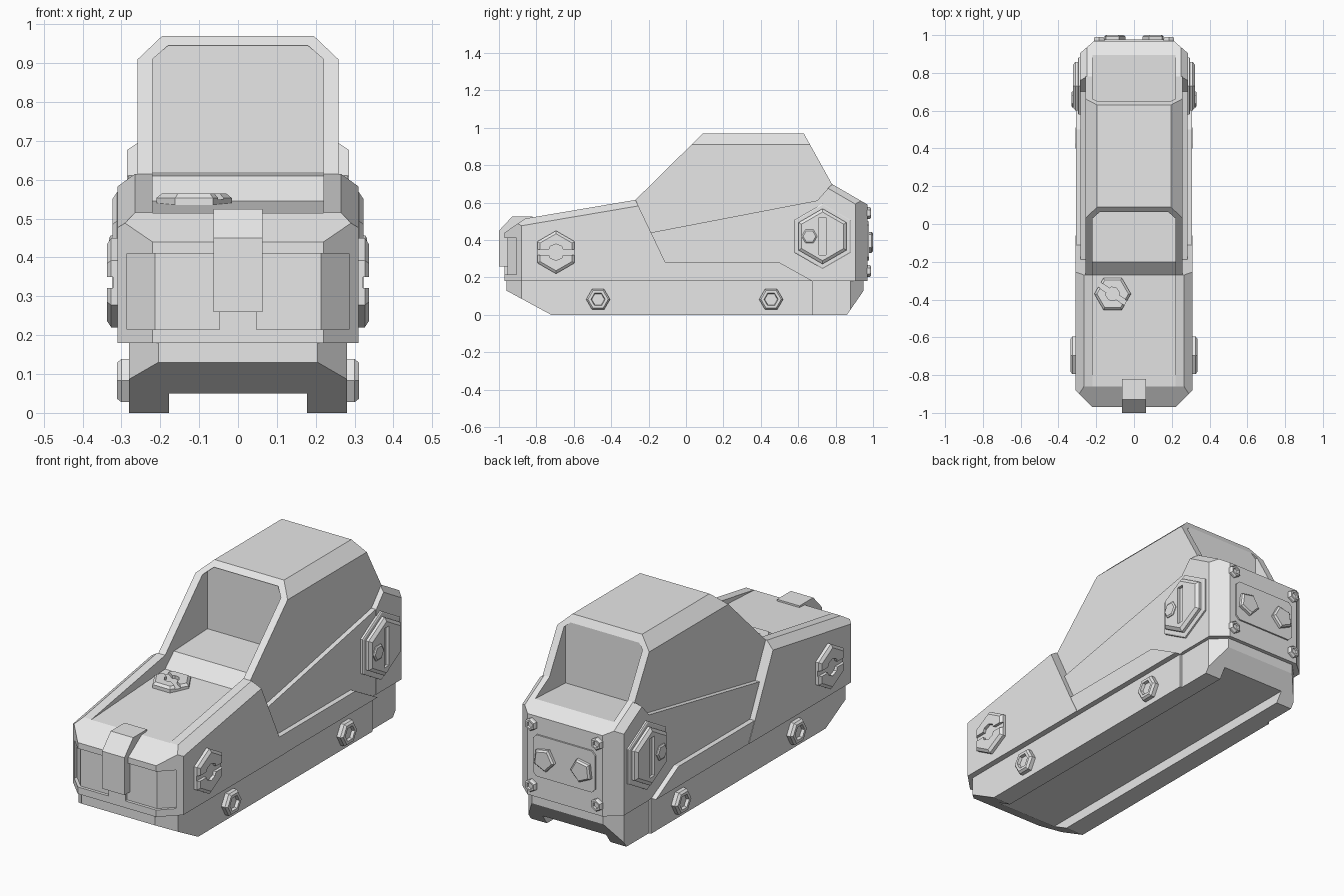
import bpy, bmesh, math
from mathutils import Vector, Matrix

cube = bpy.data.objects.get("Cube")
if cube:
    bpy.data.objects.remove(cube, do_unlink=True)

grey = bpy.data.materials.new("plain_grey")
grey.use_nodes = True
grey.diffuse_color = (0.8, 0.8, 0.8, 1)
grey.node_tree.nodes["Principled BSDF"].inputs["Base Color"].default_value = (0.8, 0.8, 0.8, 1)


def finish(name, bm):
    bmesh.ops.recalc_face_normals(bm, faces=bm.faces[:])
    mesh = bpy.data.meshes.new(name)
    bm.to_mesh(mesh)
    bm.free()
    mesh.materials.append(grey)
    obj = bpy.data.objects.new(name, mesh)
    bpy.context.collection.objects.link(obj)
    return obj


def prism(name, pts, axis, lo, hi, planes=()):
    """Extrude a 2D outline along an axis, then shave both sides with planes."""
    place = {"x": lambda p, d: (d, p[0], p[1]),
             "y": lambda p, d: (p[0], d, p[1]),
             "z": lambda p, d: (p[0], p[1], d)}[axis]
    bm = bmesh.new()
    a = [bm.verts.new(place(p, lo)) for p in pts]
    b = [bm.verts.new(place(p, hi)) for p in pts]
    bm.faces.new(a)
    bm.faces.new(b[::-1])
    for i in range(len(pts)):
        j = (i + 1) % len(pts)
        bm.faces.new((a[i], b[i], b[j], a[j]))
    for tri in planes:
        for s in (1, -1):
            p, q, r = [Vector((s * v[0], v[1], v[2])) for v in tri]
            n = (q - p).cross(r - p).normalized()
            if n.dot(p - Vector((0, 0, 0.3))) < 0:
                n.negate()
            cut_geom = bmesh.ops.bisect_plane(
                bm, geom=bm.verts[:] + bm.edges[:] + bm.faces[:],
                plane_co=p, plane_no=n, clear_outer=True)["geom_cut"]
            rim = [e for e in cut_geom if isinstance(e, bmesh.types.BMEdge)]
            if rim:
                bmesh.ops.edgeloop_fill(bm, edges=rim)
    return finish(name, bm)


def corner(x0, y0, x1, y1):
    """Vertical plane that shaves a plan corner."""
    return ((x0, y0, 0), (x1, y1, 0), (x1, y1, 1))


def turned(name, rings, sides, loc, out, turn=0):
    """Stack of polygon rings (radius, height) standing on a surface."""
    frame = {"x": ((0, 1, 0), (0, 0, 1), (1, 0, 0)),
             "-x": ((0, 1, 0), (0, 0, 1), (-1, 0, 0)),
             "y": ((1, 0, 0), (0, 0, 1), (0, 1, 0)),
             "z": ((1, 0, 0), (0, 1, 0), (0, 0, 1))}[out]
    m = Matrix(frame).transposed()
    bm = bmesh.new()
    loops = []
    for r, h in rings:
        ring = []
        for i in range(sides):
            t = math.radians(turn) + math.tau * i / sides
            co = m @ Vector((r * math.cos(t), r * math.sin(t), h)) + Vector(loc)
            ring.append(bm.verts.new(co))
        loops.append(ring)
    bm.faces.new(loops[0])
    bm.faces.new(loops[-1])
    for a, b in zip(loops, loops[1:]):
        for i in range(sides):
            j = (i + 1) % sides
            bm.faces.new((a[i], a[j], b[j], b[i]))
    return finish(name, bm)


def cut(objs, cutter):
    """Subtract the cutter from each object, then discard it."""
    for obj in objs:
        mod = obj.modifiers.new("cut", "BOOLEAN")
        mod.operation, mod.solver, mod.object = "DIFFERENCE", "EXACT", cutter
        bpy.context.view_layer.update()
        deps = bpy.context.evaluated_depsgraph_get()
        mesh = bpy.data.meshes.new_from_object(obj.evaluated_get(deps))
        obj.modifiers.clear()
        obj.data = mesh
    bpy.data.objects.remove(cutter, do_unlink=True)


def box(name, x0, x1, y0, y1, z0, z1):
    return prism(name, [(x0, y0), (x1, y0), (x1, y1), (x0, y1)], "z", z0, z1)


# Mounting base with a rail channel underneath
base = prism("mount_base", [(-.96, .19), (-.96, .13), (-.72, 0), (.68, 0), (.68, .19)],
             "x", -.28, .28, [corner(.205, -.96, .28, -.88)])
base_rear = prism("mount_base_rear", [(.67, .19), (.67, 0), (.86, 0), (.95, .13), (.95, .19)],
                  "x", -.268, .268, [corner(.2, .95, .268, .88)])
cut([base, base_rear], box("channel", -.178, .178, -1.2, 1.2, -.1, .05))

# Front cover, side skirt, middle panel and rear block
cover = prism("front_cover",
              [(-.97, .18), (-.97, .44), (-.86, .515), (-.27, .615), (-.11, .28), (-.06, .18)],
              "x", -.31, .31,
              [corner(.22, -.97, .31, -.88),
               ((.265, -.86, .515), (.265, -.27, .615), (.31, -.27, .58))])
prism("side_skirt", [(-.13, .18), (-.13, .28), (.5, .28), (.68, .18)], "x", -.308, .308)
prism("middle_panel", [(-.19, .44), (.72, .615), (.72, .18), (-.1, .18)], "x", -.282, .282)
rear = prism("rear_block", [(.7, .18), (.7, .61), (.78, .70), (.97, .59), (.97, .18)],
             "x", -.285, .285,
             [corner(.21, .97, .285, .905),
              ((.25, .78, .70), (.25, .97, .59), (.285, .78, .665))])

# Hood
hood = prism("hood", [(-.27, .615), (.09, .97), (.63, .97), (.78, .70), (.78, .4), (-.25, .4)],
             "x", -.258, .258, [((.258, 0, .91), (.195, 0, .97), (.195, 1, .97))])

# Sunken deck and the two hood windows
window_top = [((.22, 0, .91), (.18, 0, .945), (.18, 1, .945))]
cut([cover, hood], prism("front_window_cutter",
    [(-.9, .512), (-.27, .545), (-.2, .61), (.07, .62), (.07, .945), (-.9, .945)],
    "x", -.22, .22, window_top))
cut([rear, hood], prism("rear_window_cutter",
    [(.65, .62), (1.1, .645), (1.1, .945), (.65, .945)], "x", -.22, .22, window_top))

# Recessed panel wrapping the nose, with a tab over it
cut([cover], prism("nose_recess_cutter",
    [(-.285, -1.1), (-.285, -.884), (-.214, -.955), (.214, -.955), (.285, -.884), (.285, -1.1)],
    "z", .215, .41))
prism("nose_tab", [(-1, .26), (-1, .45), (-.93, .525), (-.82, .525), (-.82, .4), (-.93, .26)],
      "x", -.063, .063)
box("nose_tab_foot", -.047, .047, -.97, -.93, .2, .28)


def slotted_knob(name, loc, out, turn, radius, height, slot_turn):
    """Hex knob with a slot that widens in the middle."""
    knob = turned(name, [(radius, -.02), (radius, height * .6), (radius * .86, height)],
                  6, loc, out, turn)
    low = height * .45
    cut([knob], turned("centre_cutter", [(radius * .38, low), (radius * .38, .1)],
                       8, loc, out, slot_turn))
    size = (2 * radius, .028, .1)
    slot = box("slot_cutter", -1, 1, -1, 1, -1, 1)
    frame = Matrix.Rotation(math.radians(slot_turn), 4, "Z")
    if out != "z":
        frame = Matrix(((0, 0, 1, 0), (1, 0, 0, 0), (0, 1, 0, 0), (0, 0, 0, 1))) @ frame
    lift = Vector((0, 0, low + .05)) if out == "z" else Vector(
        ((low + .05) * (1 if out == "x" else -1), 0, 0))
    slot.data.transform(Matrix.Translation(Vector(loc) + lift) @ frame
                        @ Matrix.Diagonal((size[0] / 2, size[1] / 2, size[2] / 2, 1)))
    cut([knob], slot)


# Top knob on the deck
slotted_knob("top_knob", (-.113, -.37, .536), "z", 0, .097, .028, -35)

# Side hardware, repeated on both sides
for side, s, out in (("left", 1, "x"), ("right", -1, "-x")):
    for place, y in (("front", -.47), ("rear", .455)):
        turned(f"{side}_{place}_base_bolt",
               [(.064, -.01), (.064, .02), (.054, .031), (.038, .031), (.034, .016)],
               6, (s * .28, y, .083), out)
    slotted_knob(f"{side}_front_knob", (s * .31, -.695, .335), out, 90, .115, .027, 0)
    # Rear side dial with slot and small stud
    turned(f"{side}_dial_plate", [(.175, -.01), (.175, .008), (.168, .012)],
           6, (s * .285, .73, .42), out, 90)
    dial = turned(f"{side}_dial", [(.148, 0), (.148, .026), (.13, .038)],
                  6, (s * .285, .73, .42), out, 90)
    x0, x1 = sorted((s * .308, s * .4))
    cut([dial], box("dial_slot_cutter", x0, x1, .712, .748, .32, .52))
    turned(f"{side}_dial_stud", [(.042, 0), (.042, .008), (.034, .013)],
           6, (s * .319, .66, .42), out)

# Rear plate, buttons and corner bolts
prism("rear_plate", [(-.175, .31), (-.155, .29), (.155, .29), (.175, .31),
                     (.175, .48), (.155, .50), (-.155, .50), (-.175, .48)], "y", .96, .978)
for s in (1, -1):
    turned("rear_button", [(.06, 0), (.06, .014), (.05, .022)], 5,
           (s * .105, .978, .39), "y", 90 + s * 25)
    for z in (.235, .545):
        turned("rear_bolt", [(.032, -.01), (.032, .012), (.026, .02), (.017, .02), (.015, .01)],
               6, (s * .185, .97, z), "y", 30)
